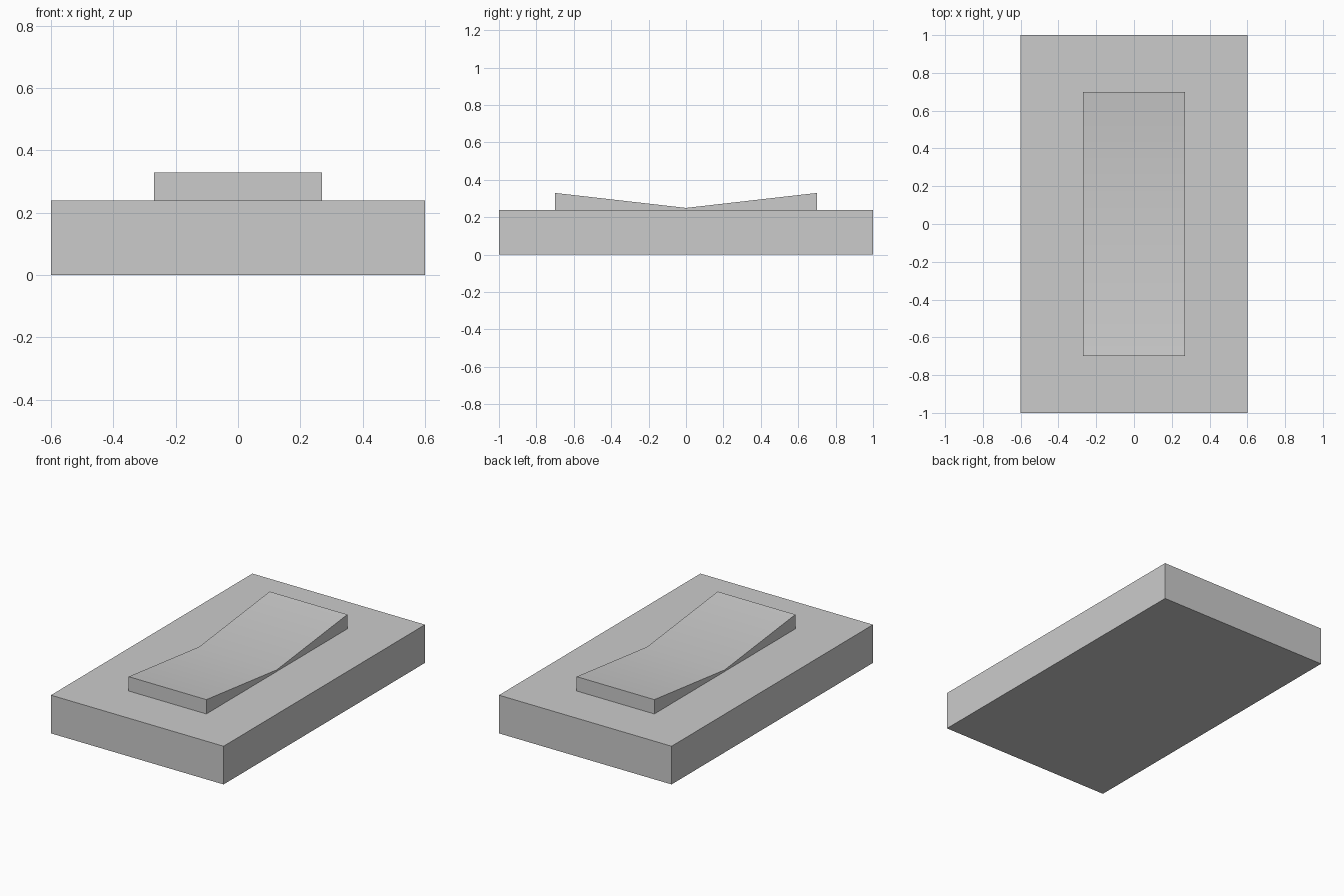
import bpy
import bmesh
import math

# Remove the default cube
cube = bpy.data.objects.get("Cube")
if cube:
    bpy.data.objects.remove(cube, do_unlink=True)

# Single grey plastic
GREY = (0.6, 0.6, 0.6, 1.0)
plastic = bpy.data.materials.new("grey plastic")
plastic.use_nodes = True
plastic.diffuse_color = GREY
plastic.node_tree.nodes["Principled BSDF"].inputs["Base Color"].default_value = GREY


def extrude_profile(name, profile, half_width):
    """Sweep a closed (y, z) profile along x into a solid part."""
    bm = bmesh.new()
    outline = [bm.verts.new((-half_width, y, z)) for y, z in profile]
    cap = bm.faces.new(outline)
    swept = bmesh.ops.extrude_face_region(bm, geom=[cap])["geom"]
    moved = [v for v in swept if isinstance(v, bmesh.types.BMVert)]
    bmesh.ops.translate(bm, verts=moved, vec=(2 * half_width, 0, 0))
    bmesh.ops.recalc_face_normals(bm, faces=bm.faces)
    mesh = bpy.data.meshes.new(name)
    bm.to_mesh(mesh)
    bm.free()
    mesh.materials.append(plastic)
    obj = bpy.data.objects.new(name, mesh)
    bpy.context.collection.objects.link(obj)
    return obj


# Wall plate
PLATE_TOP = 0.24
plate = extrude_profile(
    "wall_plate", [(-1, 0), (1, 0), (1, PLATE_TOP), (-1, PLATE_TOP)], 0.6)

# Rocker: raised at both ends, with a shallow valley across the middle
SINK = PLATE_TOP - 0.01
rocker = extrude_profile(
    "rocker", [(-0.7, SINK), (0.7, SINK), (0.7, 0.33), (0, 0.25), (-0.7, 0.33)], 0.27)

# Soften only the shallow valley; all other edges stay sharp
bpy.ops.object.select_all(action="DESELECT")
for part in (plate, rocker):
    part.select_set(True)
bpy.context.view_layer.objects.active = rocker
bpy.ops.object.shade_smooth_by_angle(angle=math.radians(30))
